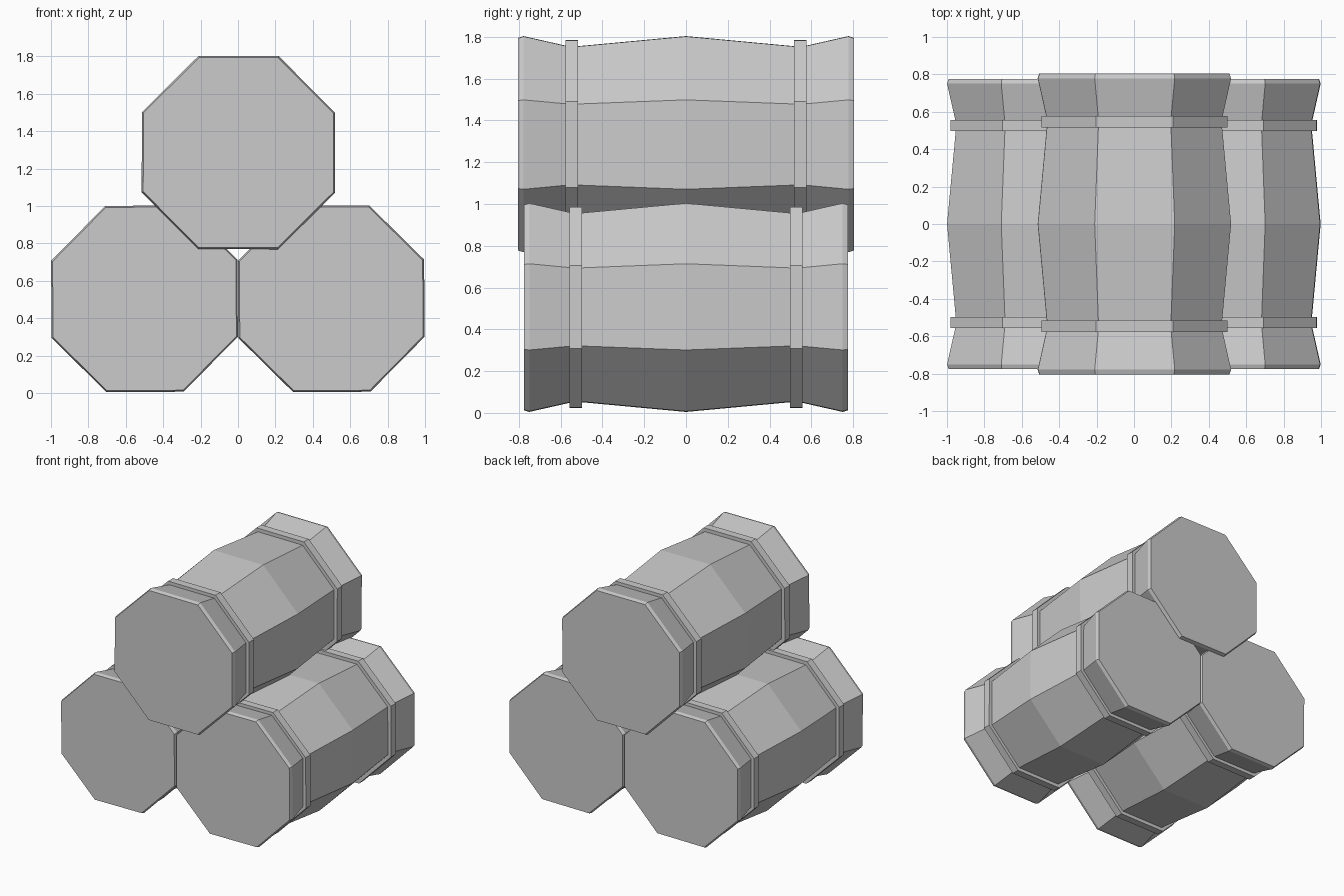
import bpy, bmesh
from math import pi, cos, sin, radians

if "Cube" in bpy.data.objects:
    bpy.data.objects.remove(bpy.data.objects["Cube"])

SIDES = 8


def lathe(name, profile, loc, scale, tilt, closed=False):
    """Sweep (y, apothem) profile points around the y axis with eight flat sides."""
    bm = bmesh.new()
    rings = []
    for y, a in profile:
        r = a / cos(pi / SIDES)
        rings.append([bm.verts.new((r * cos(t), y, r * sin(t)))
                      for t in (2 * pi * (i + 0.5) / SIDES for i in range(SIDES))])
    pairs = list(zip(rings, rings[1:]))
    if closed:
        pairs.append((rings[-1], rings[0]))
    else:
        bm.faces.new(rings[0])
        bm.faces.new(rings[-1])
    for p, q in pairs:
        for i in range(SIDES):
            j = (i + 1) % SIDES
            bm.faces.new((p[i], p[j], q[j], q[i]))
    bmesh.ops.recalc_face_normals(bm, faces=bm.faces)
    me = bpy.data.meshes.new(name)
    bm.to_mesh(me)
    bm.free()
    ob = bpy.data.objects.new(name, me)
    ob.location = loc
    ob.scale = (scale,) * 3
    ob.rotation_euler = (0, radians(tilt), 0)
    bpy.context.collection.objects.link(ob)
    return ob


def barrel(name, loc, scale, tilt):
    # bulging body with flared, chamfered ends
    half = [(0.775, 0.490), (0.75, 0.498), (0.555, 0.454), (0.495, 0.452)]
    body = [(-y, a) for y, a in half] + [(0, 0.498)] + half[::-1]
    lathe(name + "_body", body, loc, scale, tilt)
    # two raised hoops
    for side, s in (("front", -1), ("back", 1)):
        hoop = [(s * 0.498, 0.44), (s * 0.498, 0.479), (s * 0.557, 0.479), (s * 0.557, 0.44)]
        lathe(f"{name}_{side}_hoop", hoop, loc, scale, tilt, closed=True)


barrel("left_barrel", (-0.5, 0, 0.504), 1.0, -0.4)
barrel("right_barrel", (0.4985, 0, 0.504), 1.0, -0.4)
barrel("top_barrel", (0.002, 0, 1.286), 1.037, 0.2)
